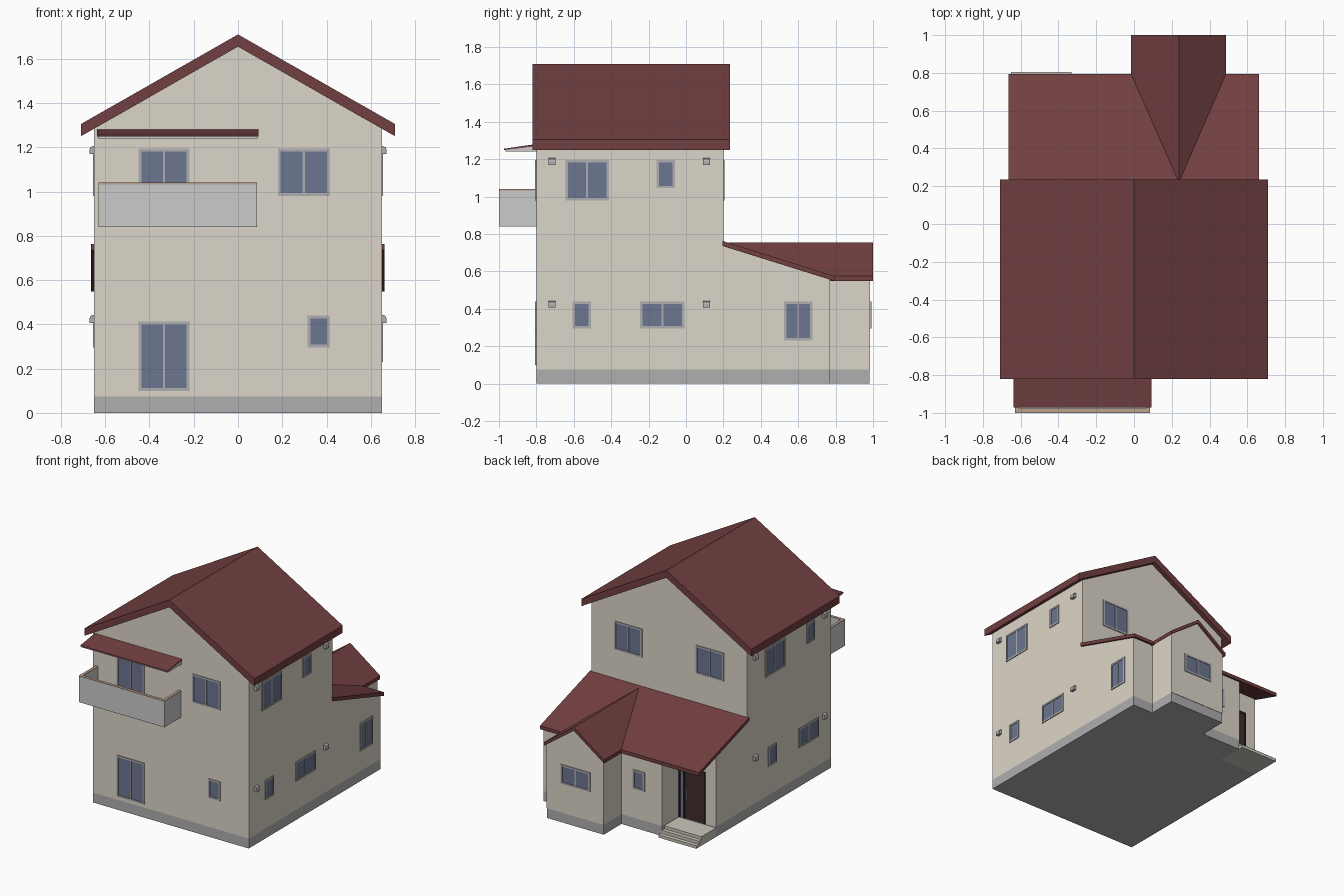
import bpy, bmesh
from mathutils import Vector


def material(name, r, g, b):
    m = bpy.data.materials.new(name)
    m.diffuse_color = (r, g, b, 1)
    return m


WALL = material("cream_render", 0.72, 0.67, 0.58)
ROOF = material("red_roof", 0.17, 0.05, 0.052)
STONE = material("foundation_grey", 0.43, 0.43, 0.43)
FRAME = material("window_frame", 0.43, 0.43, 0.45)
GLASS = material("blue_glass", 0.15, 0.18, 0.28)
PANEL = material("balcony_panel", 0.7, 0.67, 0.67)
RAIL = material("tan_rail", 0.5, 0.36, 0.28)
DOOR = material("dark_door", 0.05, 0.025, 0.025)
STEP = material("step_stone", 0.6, 0.57, 0.5)

# Maps (sideways, outward, up) coordinates to a wall
WALLS = {
    "front": lambda u, d, z: (u, -0.8 - d, z),
    "right": lambda u, d, z: (0.65 + d, u, z),
    "left": lambda u, d, z: (-0.65 - d, u, z),
    "back": lambda u, d, z: (u, 0.2 + d, z),
    "rear": lambda u, d, z: (u, 0.77 + d, z),
    "bay": lambda u, d, z: (u, 0.985 + d, z),
    "porch": lambda u, d, z: (u, 0.57 + d, z),
}
AXES = {
    "x": lambda p, q, t: (t, p, q),
    "y": lambda p, q, t: (p, t, q),
    "z": lambda p, q, t: (p, q, t),
}


def finish(name, bm, mats):
    bmesh.ops.recalc_face_normals(bm, faces=bm.faces)
    me = bpy.data.meshes.new(name)
    bm.to_mesh(me)
    bm.free()
    for m in mats:
        me.materials.append(m)
    ob = bpy.data.objects.new(name, me)
    bpy.context.collection.objects.link(ob)
    return ob


def add_prism(bm, pts, place, a, b, slot=0):
    lo = [bm.verts.new(place(p, q, a)) for p, q in pts]
    hi = [bm.verts.new(place(p, q, b)) for p, q in pts]
    n = len(pts)
    faces = [bm.faces.new(lo), bm.faces.new(hi)]
    faces += [bm.faces.new((lo[i], lo[(i + 1) % n], hi[(i + 1) % n], hi[i])) for i in range(n)]
    for f in faces:
        f.material_index = slot


def prism(name, pts, axis, a, b, mat):
    bm = bmesh.new()
    add_prism(bm, pts, AXES[axis], a, b)
    return finish(name, bm, [mat])


def boxes(name, wall, parts, mats):
    """Boxes on a wall, each part (u0, u1, z0, z1, d0, d1, slot)."""
    bm = bmesh.new()
    place = WALLS[wall]
    for u0, u1, z0, z1, d0, d1, slot in parts:
        add_prism(bm, [(u0, z0), (u1, z0), (u1, z1), (u0, z1)],
                  lambda p, q, t: place(p, t, q), d0, d1, slot)
    return finish(name, bm, mats)


def window(name, wall, u0, u1, z0, z1):
    t, d = 0.013, 0.006
    parts = [(u0, u1, z0, z0 + t, -0.01, d, 0), (u0, u1, z1 - t, z1, -0.01, d, 0),
             (u0, u0 + t, z0 + t, z1 - t, -0.01, d, 0), (u1 - t, u1, z0 + t, z1 - t, -0.01, d, 0),
             (u0 + t, u1 - t, z0 + t, z1 - t, -0.01, 0.002, 1)]
    if u1 - u0 > 0.12:
        c = (u0 + u1) / 2
        parts.append((c - 0.005, c + 0.005, z0 + t, z1 - t, -0.01, d - 0.001, 0))
    boxes(name, wall, parts, [FRAME, GLASS])


# Foundation with bay and recessed porch
prism("foundation", [(-0.65, -0.8), (0.65, -0.8), (0.65, 0.77), (0.475, 0.77), (0.475, 0.982),
                     (0, 0.982), (0, 0.77), (-0.34, 0.77), (-0.34, 0.57), (-0.65, 0.57)],
      "z", 0, 0.075, STONE)

# Two-storey block and its gable roof
prism("main_walls", [(-0.65, 0.075), (0.65, 0.075), (0.65, 1.284), (0, 1.655), (-0.65, 1.284)],
      "y", -0.8, 0.2, WALL)
prism("main_roof", [(-0.71, 1.25), (-0.71, 1.305), (0, 1.71), (0.71, 1.305), (0.71, 1.25), (0, 1.655)],
      "y", -0.82, 0.235, ROOF)


# Single-storey rear block under a lean-to roof
def lean(y):
    return 0.736 - 0.316 * (y - 0.2)


for name, x0, x1, y in (("rear_walls", -0.34, 0.65, 0.77), ("porch_walls", -0.65, -0.34, 0.57)):
    prism(name, [(0.19, 0.075), (y, 0.075), (y, lean(y)), (0.19, lean(0.19))], "x", x0, x1, WALL)
prism("rear_roof", [(0.195, 0.736), (0.795, 0.548), (0.795, 0.575), (0.195, 0.763)],
      "x", -0.665, 0.663, ROOF)

# Projecting bay and its cross gable
prism("bay_walls", [(0, 0.075), (0.475, 0.075), (0.475, 0.56), (0.2375, 0.73), (0, 0.56)],
      "y", 0.76, 0.985, WALL)
prism("bay_roof", [(-0.015, 0.548), (-0.015, 0.575), (0.2375, 0.755), (0.487, 0.575),
                   (0.487, 0.548), (0.2375, 0.728)], "y", 0.23, 1.0, ROOF)

# Balcony tray, rail caps and awning
B0, B1 = -0.63, 0.085
boxes("balcony", "front", [(B0, B1, 0.84, 0.86, 0, 0.2, 0), (B0, B1, 0.86, 1.033, 0.18, 0.2, 0),
                           (B0, B0 + 0.02, 0.86, 1.033, 0, 0.18, 0),
                           (B1 - 0.02, B1, 0.86, 1.033, 0, 0.18, 0)], [PANEL])
boxes("balcony_rail", "front", [(B0, B1, 1.033, 1.04, 0.178, 0.2, 0),
                                (B0, B0 + 0.022, 1.033, 1.04, 0, 0.178, 0),
                                (B1 - 0.022, B1, 1.033, 1.04, 0, 0.178, 0)], [RAIL])
prism("awning_roof", [(-0.972, 1.249), (-0.972, 1.256), (-0.8, 1.281), (-0.8, 1.27)],
      "x", -0.637, 0.092, ROOF)
prism("awning_soffit", [(-0.965, 1.24), (-0.965, 1.25), (-0.8, 1.272), (-0.8, 1.24)],
      "x", -0.632, 0.087, PANEL)

# Windows: wall, sideways range, height range
for i, w in enumerate([
    ("front", -0.45, -0.22, 0.1, 0.413), ("front", -0.45, -0.22, 0.88, 1.195),
    ("front", 0.18, 0.415, 0.98, 1.195), ("front", 0.315, 0.415, 0.295, 0.44),
    ("right", -0.645, -0.413, 0.98, 1.195), ("right", -0.157, -0.058, 1.045, 1.195),
    ("right", -0.607, -0.508, 0.295, 0.44), ("right", -0.245, -0.008, 0.295, 0.44),
    ("right", 0.525, 0.675, 0.23, 0.44),
    ("left", -0.25, -0.015, 0.98, 1.195), ("left", -0.605, -0.507, 1.045, 1.195),
    ("left", -0.15, -0.05, 0.295, 0.44), ("left", -0.65, -0.415, 0.295, 0.44),
    ("back", 0.225, 0.457, 0.98, 1.195), ("back", -0.457, -0.225, 0.98, 1.195),
    ("rear", -0.195, -0.098, 0.295, 0.44), ("bay", 0.11, 0.355, 0.295, 0.44),
]):
    window(f"{w[0]}_window_{i}", *w)

# Rounded vent hoods on both side walls
HOOD = [(-0.005, 0), (0.022, 0), (0.022, 0.018), (0.017, 0.031), (0.006, 0.037), (-0.005, 0.037)]
for side in ("left", "right"):
    for y in (-0.717, 0.11):
        for z in (1.169, 0.406):
            bm = bmesh.new()
            add_prism(bm, HOOD, lambda p, q, t: WALLS[side](t, p, q + z), y - 0.019, y + 0.019)
            finish(f"{side}_vent_hood", bm, [FRAME])

# Entrance door with side light, and porch steps
boxes("door_frame", "porch", [(-0.56, -0.345, 0.45, 0.465, -0.01, 0.012, 0),
                              (-0.56, -0.548, 0.075, 0.45, -0.01, 0.012, 0),
                              (-0.393, -0.383, 0.075, 0.45, -0.01, 0.012, 0),
                              (-0.355, -0.345, 0.075, 0.45, -0.01, 0.012, 0)], [DOOR])
boxes("door_side_light", "porch", [(-0.383, -0.355, 0.075, 0.45, -0.01, 0.003, 0)], [GLASS])
boxes("door_leaf", "porch", [(-0.548, -0.393, 0.075, 0.45, -0.01, 0.006, 0)], [DOOR])
boxes("door_handle", "porch", [(-0.415, -0.407, 0.22, 0.3, 0.006, 0.018, 0)], [FRAME])
prism("porch_steps", [(0.57, 0), (0.805, 0), (0.805, 0.022), (0.775, 0.022), (0.775, 0.045),
                      (0.745, 0.045), (0.745, 0.068), (0.57, 0.068)], "x", -0.65, -0.332, STEP)
